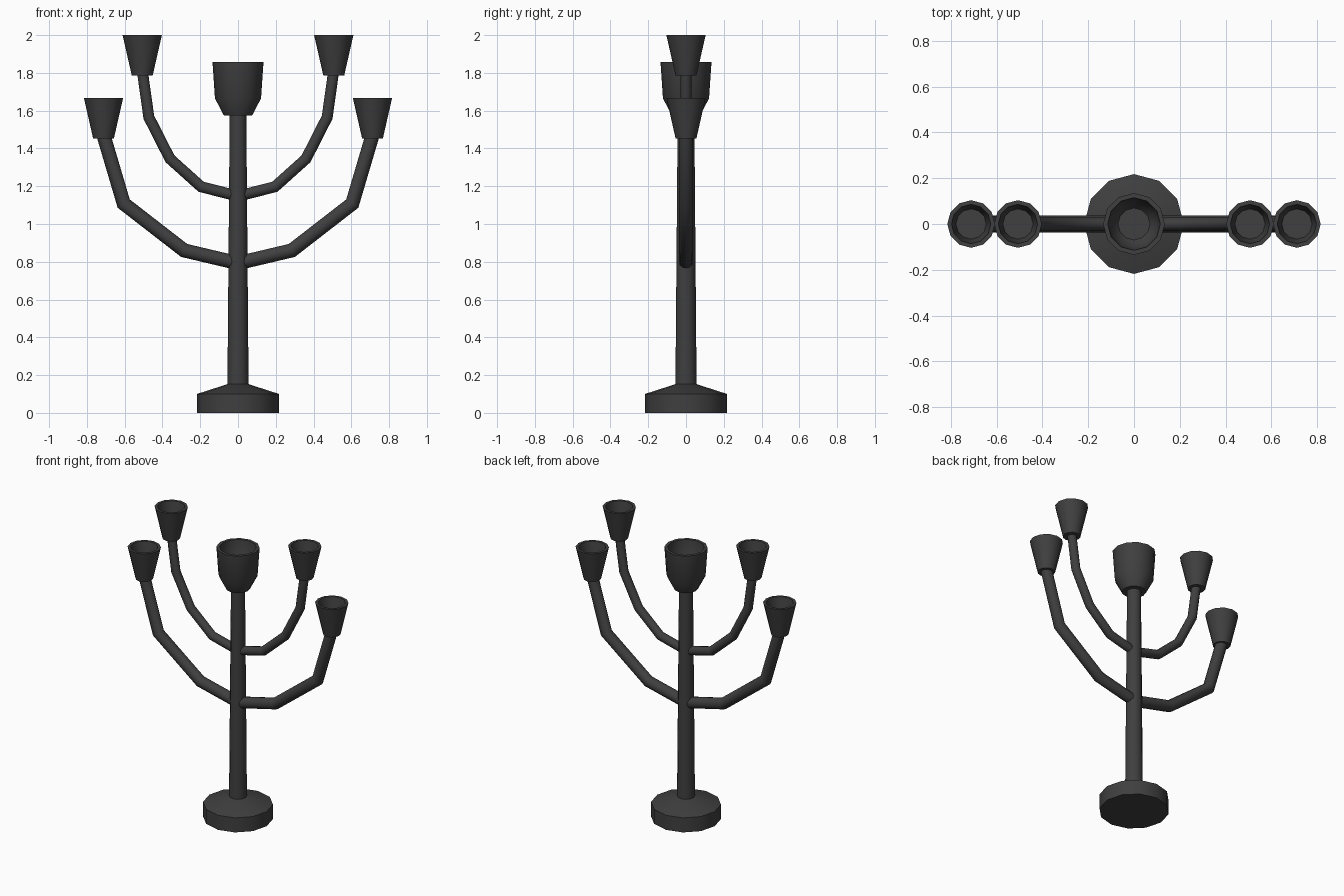
import bpy, bmesh, math
from mathutils import Vector

if "Cube" in bpy.data.objects:
    bpy.data.objects.remove(bpy.data.objects["Cube"])

iron = bpy.data.materials.new("dark_iron")
iron.diffuse_color = (0.05, 0.05, 0.05, 1)
iron.use_nodes = True
iron.node_tree.nodes["Principled BSDF"].inputs["Base Color"].default_value = iron.diffuse_color


def finish(name, bm):
    bmesh.ops.recalc_face_normals(bm, faces=bm.faces)
    me = bpy.data.meshes.new(name)
    bm.to_mesh(me)
    bm.free()
    me.materials.append(iron)
    ob = bpy.data.objects.new(name, me)
    bpy.context.collection.objects.link(ob)
    bpy.ops.object.select_all(action='DESELECT')
    ob.select_set(True)
    bpy.context.view_layer.objects.active = ob
    bpy.ops.object.shade_smooth_by_angle(angle=math.radians(35))
    return ob


def skin(name, rings):
    """Bridge equal rings of points in order and cap both ends."""
    bm = bmesh.new()
    vr = [[bm.verts.new(p) for p in ring] for ring in rings]
    n = len(vr[0])
    for a, b in zip(vr, vr[1:]):
        for i in range(n):
            j = (i + 1) % n
            bm.faces.new((a[i], a[j], b[j], b[i]))
    bm.faces.new(vr[0])
    bm.faces.new(vr[-1])
    return finish(name, bm)


def lathe(name, profile, x=0.0, n=12):
    ang = [2 * math.pi * i / n for i in range(n)]
    return skin(name, [[(x + r * math.cos(t), r * math.sin(t), z) for t in ang]
                       for r, z in profile])


def tube(name, path, r, n=12):
    """Round tube along a path in the xz plane, with mitred elbows."""
    pts = [Vector((x, 0, z)) for x, z in path]
    rings = []
    for i, p in enumerate(pts):
        d0 = (p - pts[i - 1]).normalized() if i else (pts[1] - p).normalized()
        d1 = (pts[i + 1] - p).normalized() if i < len(pts) - 1 else d0
        d = (d0 + d1).normalized()
        side = Vector((-d.z, 0, d.x)) * (r / d.dot(d0))
        rings.append([p + side * math.cos(t) + Vector((0, r * math.sin(t), 0))
                      for t in (2 * math.pi * k / n for k in range(n))])
    return skin(name, rings)


# base and central stem
lathe("base", [(0.218, 0), (0.218, 0.10), (0.056, 0.152)])
lathe("stem", [(0.056, 0.14), (0.044, 1.58)])

# hollow central bowl
lathe("centre_cup", [(0.075, 1.575), (0.122, 1.665), (0.135, 1.857),
                     (0.115, 1.857), (0.103, 1.70), (0.07, 1.66)])

# curved arms and their hollow candle cups, both sides
arms = {
    "lower": ([(0.01, 0.795), (0.285, 0.86), (0.605, 1.108), (0.712, 1.47)], 0.037, 0.712, 1.453),
    "upper": ([(0.01, 1.15), (0.195, 1.197), (0.36, 1.345), (0.472, 1.565), (0.505, 1.80)], 0.029, 0.507, 1.785),
}
for side, s in (("right", 1), ("left", -1)):
    for level, (path, r, cx, z) in arms.items():
        tube(f"{level}_arm_{side}", [(s * x, h) for x, h in path], r)
        lathe(f"{level}_cup_{side}", [(0.055, z), (0.104, z + 0.215), (0.086, z + 0.215),
                                      (0.066, z + 0.10)], s * cx)
